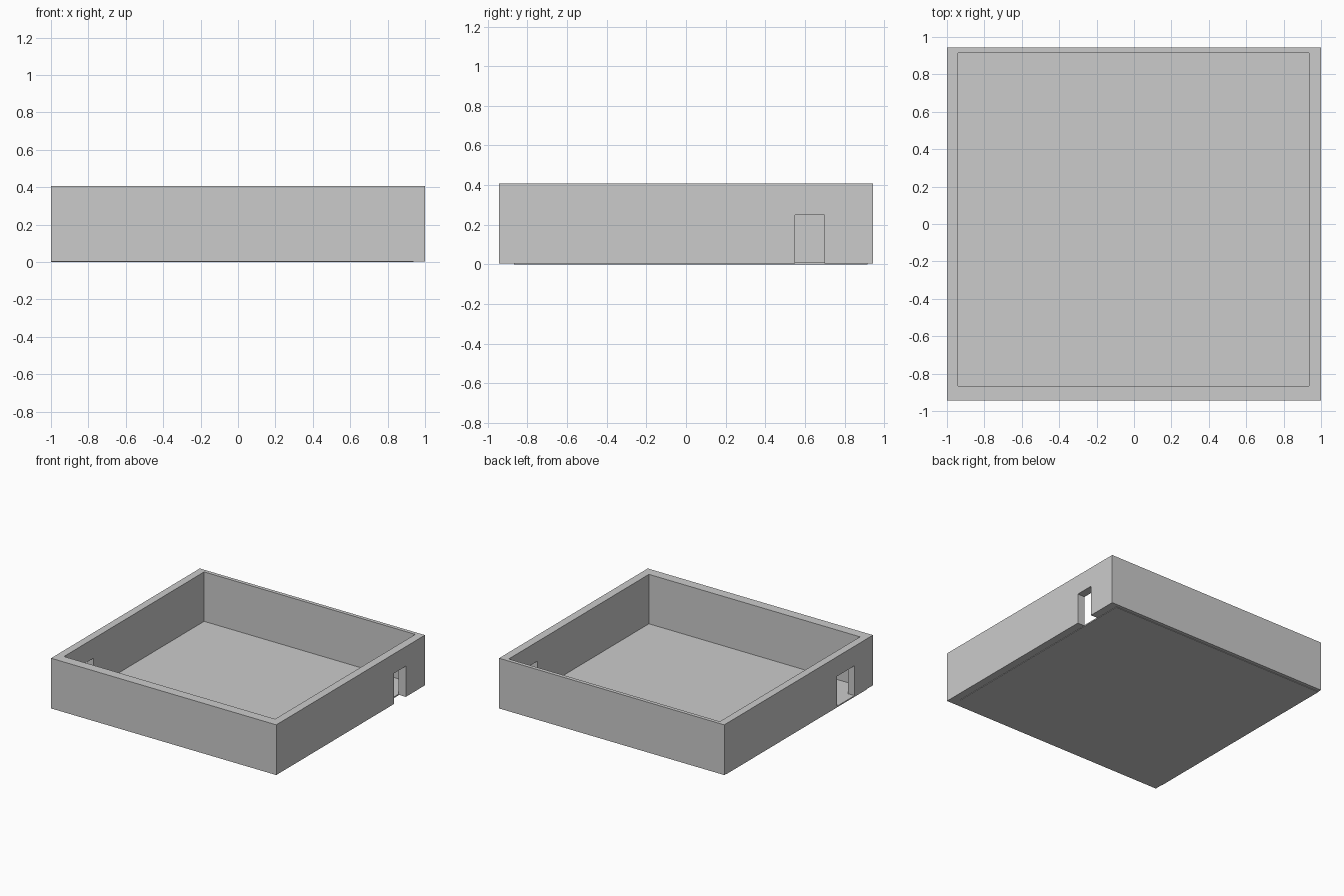
import bpy

if "Cube" in bpy.data.objects:
    bpy.data.objects.remove(bpy.data.objects["Cube"])


def box(name, x, y, z):
    """Axis-aligned box from (min, max) ranges."""
    bpy.ops.mesh.primitive_cube_add(size=1, location=[sum(r) / 2 for r in (x, y, z)])
    ob = bpy.context.object
    ob.name = name
    ob.scale = [r[1] - r[0] for r in (x, y, z)]
    bpy.ops.object.transform_apply(location=True, rotation=True, scale=True)
    return ob


def cut(target, cutter):
    """Subtract a box and discard it."""
    mod = target.modifiers.new("cut", 'BOOLEAN')
    mod.operation = 'DIFFERENCE'
    mod.solver = 'EXACT'
    mod.object = cutter
    cutter.hide_render = True
    bpy.context.view_layer.objects.active = target
    bpy.ops.object.modifier_apply(modifier=mod.name)
    bpy.data.objects.remove(cutter, do_unlink=True)


# Perimeter walls, open at top and bottom
walls = box("walls", (-1, 1), (-0.943, 0.943), (0.004, 0.407))
cut(walls, box("room_cutter", (-0.94, 0.935), (-0.865, 0.913), (-0.5, 1)))

# Doorways: right wall near the back, left wall near the front
cut(walls, box("right_door_cutter", (0.8, 1.2), (0.55, 0.70), (-0.1, 0.25)))
cut(walls, box("left_door_cutter", (-1.2, -0.8), (-0.71, -0.49), (-0.1, 0.25)))

# Thin floor slab: fills the left doorway, stops at the right wall
box("floor", (-0.999, 0.937), (-0.867, 0.915), (0, 0.01))
